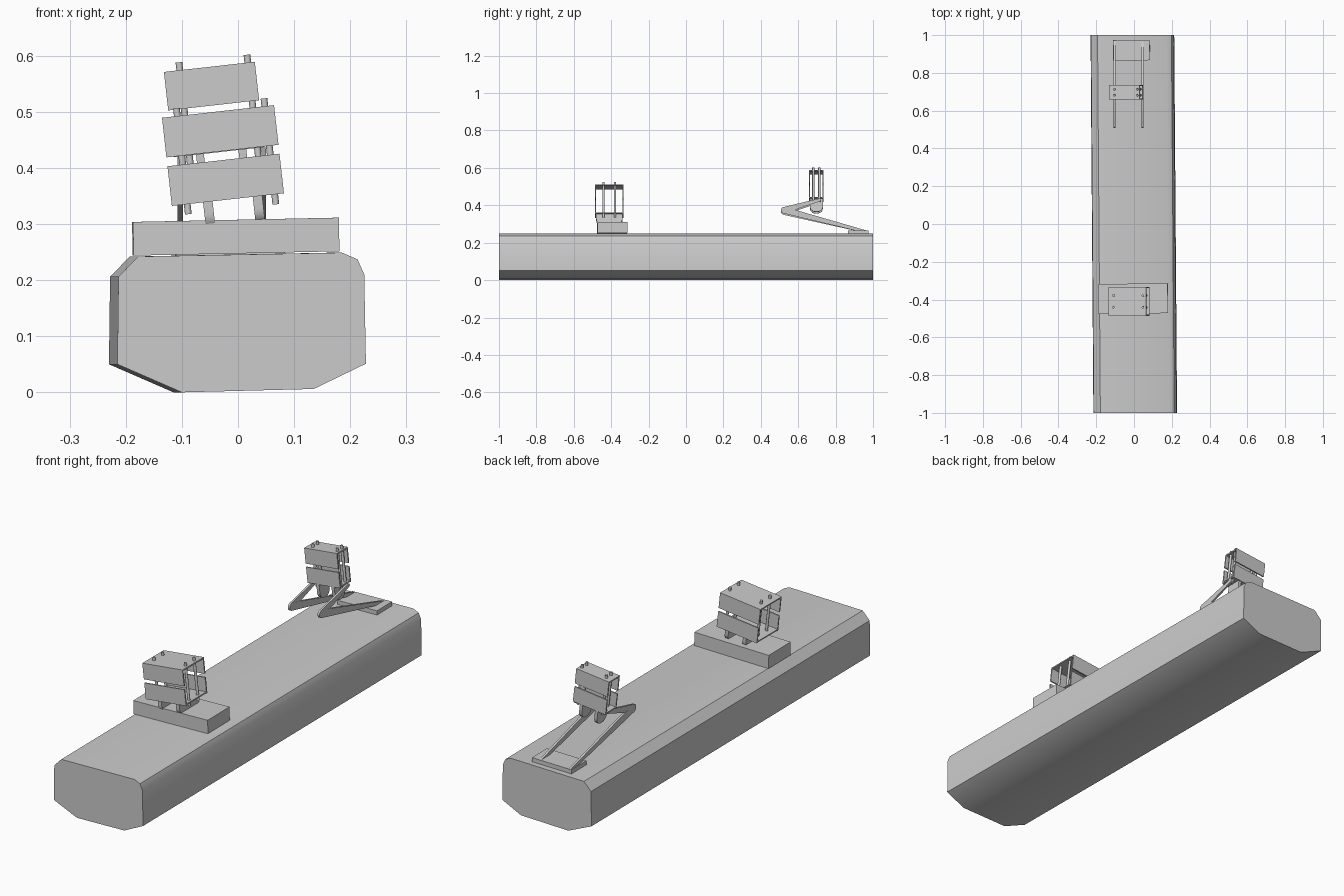
import bpy, bmesh, math
from mathutils import Matrix, Vector

if "Cube" in bpy.data.objects:
    bpy.data.objects.remove(bpy.data.objects["Cube"])


def finish(name, bm, mat=Matrix(), smooth=True):
    bmesh.ops.recalc_face_normals(bm, faces=bm.faces)
    bm.transform(mat)
    me = bpy.data.meshes.new(name)
    bm.to_mesh(me)
    bm.free()
    ob = bpy.data.objects.new(name, me)
    bpy.context.collection.objects.link(ob)
    if smooth:
        bpy.context.view_layer.objects.active = ob
        ob.select_set(True)
        bpy.ops.object.shade_smooth_by_angle(angle=math.radians(35))
        ob.select_set(False)
    return ob


def prism(name, a, b, mat=Matrix()):
    # closed solid between two matching outlines
    bm = bmesh.new()
    va = [bm.verts.new(p) for p in a]
    vb = [bm.verts.new(p) for p in b]
    n = len(a)
    bm.faces.new(va)
    bm.faces.new(vb[::-1])
    for i in range(n):
        j = (i + 1) % n
        bm.faces.new((va[i], vb[i], vb[j], va[j]))
    return finish(name, bm, mat)


def box(name, lo, hi, mat=Matrix()):
    bm = bmesh.new()
    bmesh.ops.create_cube(bm, size=1)
    lo, hi = Vector(lo), Vector(hi)
    bm.transform(Matrix.Translation((lo + hi) / 2) @ Matrix.Diagonal((*(hi - lo), 1)))
    return finish(name, bm, mat, False)


def plate(name, outline, x, t, mat=Matrix()):
    # yz outline with thickness t in x
    return prism(name, [(x - t / 2, *p) for p in outline], [(x + t / 2, *p) for p in outline], mat)


def bar(p, r1, q, r2, n=6):
    # tapered bar outline with round ends
    ang = math.atan2(q[1] - p[1], q[0] - p[0])
    pts = []
    for c, r, s in ((p, r1, ang + math.pi / 2), (q, r2, ang - math.pi / 2)):
        for i in range(n + 1):
            a = s + math.pi * i / n
            pts.append((c[0] + r * math.cos(a), c[1] + r * math.sin(a)))
    return pts


def crate(tag, origin, width, depth, ph, gap, post_x, post_y, lug_x, lug_t, lug_w, lug_z):
    mat = Matrix.Translation(origin) @ Matrix.Rotation(math.radians(-6.4), 4, 'Y')
    t, w, d = 0.006, width / 2, depth / 2
    top = 2 * ph + gap
    # front and back slats
    for side, s in (("front", -1), ("back", 1)):
        y0, y1 = sorted((s * d, s * (d - t)))
        for k, z in enumerate((0, ph + gap)):
            box(f"{tag}_{side}_slat_{k + 1}", (-w, y0, z), (w, y1, z + ph), mat)
    # lid and floor
    box(f"{tag}_lid", (-w, -d + t, top - t), (w, d - t, top), mat)
    box(f"{tag}_floor", (-w, -d + t, 0.002), (w, d - t, 0.002 + t), mat)
    # through posts
    for i, x in enumerate(post_x):
        for j, y in enumerate((-post_y, post_y)):
            bm = bmesh.new()
            bmesh.ops.create_cone(bm, cap_ends=True, segments=12, radius1=0.006, radius2=0.006,
                                  depth=top + 0.032,
                                  matrix=Matrix.Translation((x, y, top / 2 - 0.002)))
            finish(f"{tag}_post_{i}{j}", bm, mat)
    # rounded lugs underneath
    r = min(0.03, lug_w / 2)
    h = lug_w / 2
    outline = [(-h, 0.002)]
    for cy, a0 in ((-h + r, 180), (h - r, 270)):
        for i in range(7):
            a = math.radians(a0 + 15 * i)
            outline.append((cy + r * math.cos(a), lug_z + r + r * math.sin(a)))
    outline.append((h, 0.002))
    for i, x in enumerate(lug_x):
        plate(f"{tag}_lug_{i + 1}", outline, x, lug_t, mat)


# long hull with bevelled section, slightly skewed
section = [(-0.215, 0.05), (-0.10, 0.0), (0.135, 0.006), (0.228, 0.051), (0.225, 0.21),
           (0.213, 0.237), (0.185, 0.249), (-0.178, 0.242), (-0.213, 0.206)]
prism("hull", [(x, -1, z) for x, z in section], [(x - 0.015, 1, z) for x, z in section])


# mounting pads
def pad(name, c, size):
    mat = (Matrix.Translation(c) @ Matrix.Rotation(math.radians(0.6), 4, 'Z')
           @ Matrix.Rotation(math.radians(-1.2), 4, 'Y'))
    h = Vector(size) / 2
    box(name, -h, h, mat)


pad("front_pad", (-0.004, -0.395, 0.2775), (0.367, 0.158, 0.06))
pad("rear_pad", (-0.014, 0.92, 0.254), (0.195, 0.108, 0.02))

# crates
crate("front_crate", (-0.018, -0.41, 0.3435), 0.201, 0.152, 0.071, 0.016,
      (-0.073, 0.084), 0.031, (-0.036, 0.053), 0.017, 0.14, -0.052)
crate("rear_crate", (-0.034, 0.697, 0.428), 0.163, 0.078, 0.069, 0.015,
      (-0.053, 0.069), 0.016, (-0.034, 0.042), 0.014, 0.07, -0.068)

# folded support arms
for side, x, dz in (("left", -0.103, -0.003), ("right", 0.045, 0.004)):
    elbow = (0.525, 0.37 + dz)
    plate(f"{side}_lower_arm", bar(elbow, 0.018, (0.965, 0.258), 0.007), x, 0.01)
    plate(f"{side}_upper_arm", bar(elbow, 0.017, (0.715, 0.425 + dz), 0.008), x, 0.009)
